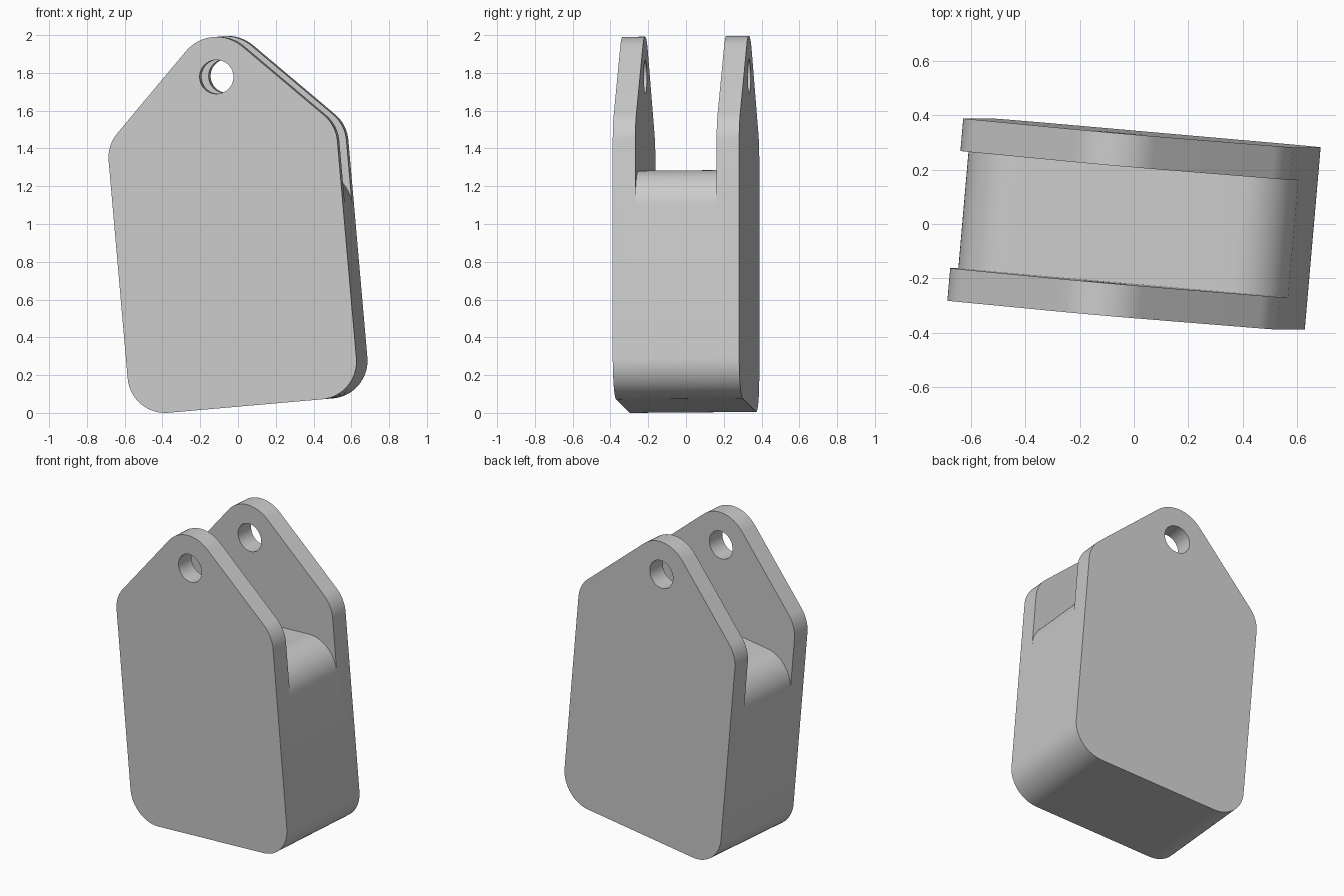
import bpy, bmesh
from math import radians, tan, pi, cos, sin
from mathutils import Vector, Matrix

if "Cube" in bpy.data.objects:
    bpy.data.objects.remove(bpy.data.objects["Cube"])

HALF_W = 0.61        # half width of the body
DEPTH = 0.672        # full thickness
GAP = 0.432          # space between the two plates
HOLE_Z, HOLE_R = 1.749, 0.09
TOP_R = 0.212        # rounding around the pin hole
FILLET = 0.2
BLOCK_Z = 1.213      # top of the solid middle


def rounded(corners, steps=16):
    """Turn (x, z, radius) corners into a filleted outline."""
    pts = []
    for i, (x, z, r) in enumerate(corners):
        p = Vector((x, z))
        if r == 0:
            pts.append(p)
            continue
        a = (Vector(corners[i - 1][:2]) - p).normalized()
        b = (Vector(corners[(i + 1) % len(corners)][:2]) - p).normalized()
        half = a.angle(b) / 2
        centre = p + (a + b).normalized() * (r / sin(half))
        start = (p + a * (r / tan(half)) - centre).normalized()
        end = (p + b * (r / tan(half)) - centre).normalized()
        pts += [centre + start.slerp(end, k / steps) * r for k in range(steps + 1)]
    return pts


def extrude(name, outline, depth):
    """Extrude an x-z outline along y, centred on y = 0."""
    bm = bmesh.new()
    face = bm.faces.new([bm.verts.new((p.x, -depth / 2, p.y)) for p in outline])
    moved = bmesh.ops.extrude_face_region(bm, geom=[face])["geom"]
    verts = [g for g in moved if isinstance(g, bmesh.types.BMVert)]
    bmesh.ops.translate(bm, verts=verts, vec=(0, depth, 0))
    # The source face stays behind the extrusion only if it is still needed
    bmesh.ops.recalc_face_normals(bm, faces=bm.faces)
    mesh = bpy.data.meshes.new(name)
    bm.to_mesh(mesh)
    bm.free()
    obj = bpy.data.objects.new(name, mesh)
    bpy.context.collection.objects.link(obj)
    return obj


# Gabled body with rounded corners and 45 degree shoulders
apex = HOLE_Z + TOP_R * 2 ** 0.5
shoulder = apex - HALF_W
body = extrude("bracket_body", rounded([
    (-HALF_W, 0, FILLET), (HALF_W, 0, FILLET), (HALF_W, shoulder, FILLET),
    (0, apex, TOP_R), (-HALF_W, shoulder, FILLET)]), DEPTH)

# Slot that leaves two plates above a round-cornered block
low = BLOCK_Z - FILLET
block_top = rounded([(-HALF_W, 0, 0), (-HALF_W, BLOCK_Z, FILLET),
                     (HALF_W, BLOCK_Z, FILLET), (HALF_W, 0, 0)])[1:-1]
slot = extrude("slot_cutter", [Vector((-1, low))] + block_top + [
    Vector((1, low)), Vector((1, 3)), Vector((-1, 3))], GAP)

# Pin hole through both plates
ring = [2 * pi * k / 48 for k in range(48)]
pin = extrude("pin_hole_cutter", [
    Vector((HOLE_R * cos(t), HOLE_Z + HOLE_R * sin(t))) for t in ring], 1)

for cutter in (slot, pin):
    cutter.hide_render = True
    mod = body.modifiers.new(cutter.name, "BOOLEAN")
    mod.operation, mod.solver, mod.object = "DIFFERENCE", "EXACT", cutter
bpy.ops.object.select_all(action="DESELECT")
bpy.context.view_layer.objects.active = body
body.select_set(True)
for mod in list(body.modifiers):
    bpy.ops.object.modifier_apply(modifier=mod.name)
for cutter in (slot, pin):
    bpy.data.objects.remove(cutter)

# Slight lean and turn, then rest on the ground, centred
tilt = radians(-5)
body.data.transform(Matrix.Rotation(tilt, 4, "Y") @ Matrix.Rotation(tilt, 4, "Z"))
axes = list(zip(*[v.co for v in body.data.vertices]))
lo, hi = Vector(map(min, axes)), Vector(map(max, axes))
base = Vector(((lo.x + hi.x) / 2, (lo.y + hi.y) / 2, lo.z))
body.data.transform(Matrix.Translation(-base))

# Plain grey finish
grey = bpy.data.materials.new("plain_grey")
grey.use_nodes = True
colour = (0.6, 0.6, 0.6, 1)
grey.diffuse_color = colour
grey.node_tree.nodes["Principled BSDF"].inputs["Base Color"].default_value = colour
body.data.materials.clear()
body.data.materials.append(grey)
bpy.ops.object.shade_smooth_by_angle(angle=radians(30))
